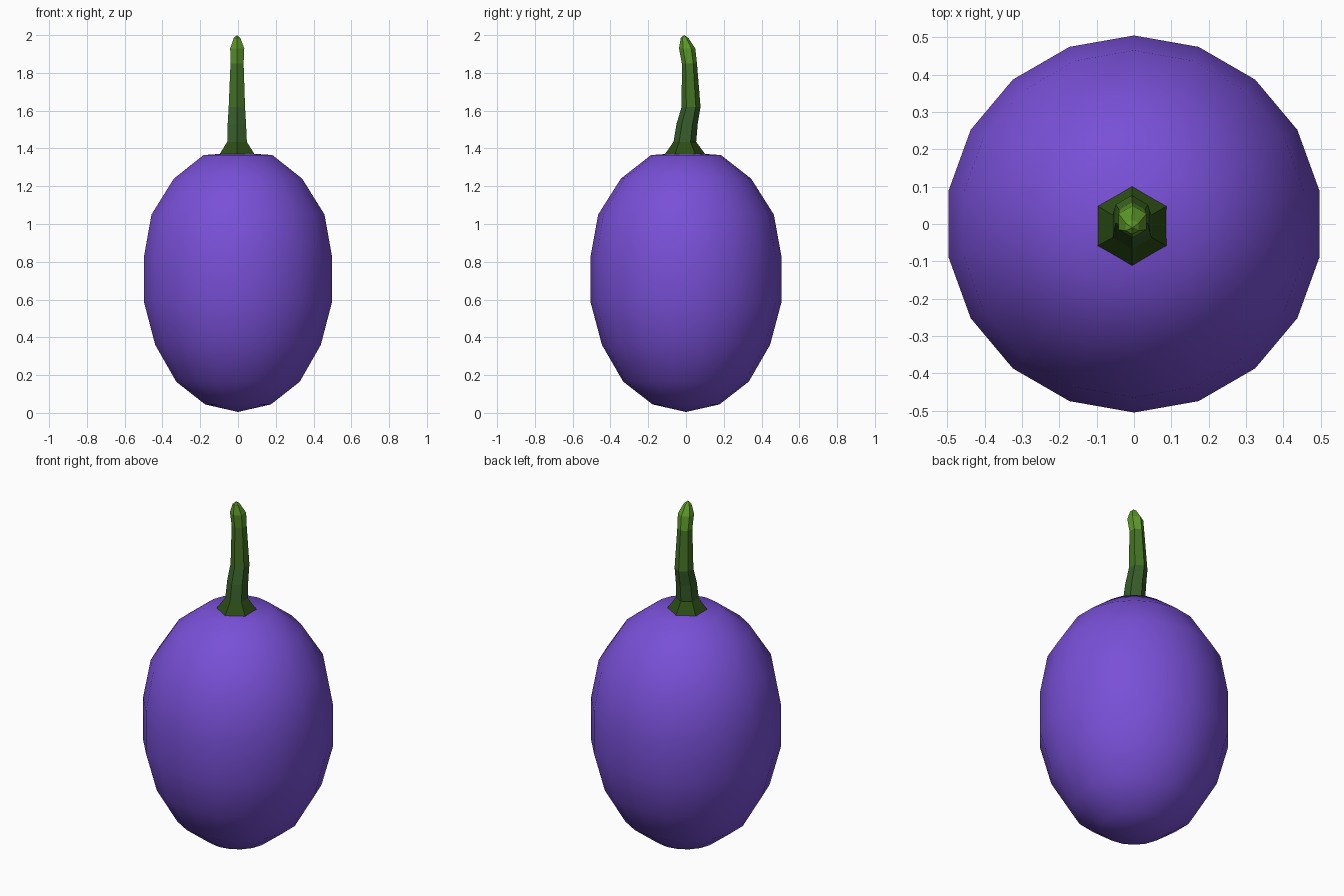
import bpy, bmesh, math

if "Cube" in bpy.data.objects:
    bpy.data.objects.remove(bpy.data.objects["Cube"])


def material(name, rgb):
    m = bpy.data.materials.new(name)
    m.diffuse_color = (*rgb, 1)
    m.use_nodes = True
    m.node_tree.nodes["Principled BSDF"].inputs["Base Color"].default_value = m.diffuse_color
    return m


def loft(name, rings, sides, mats, bottom=None, top=None):
    """Skin rings of (x, y, z, radius, material index of the band above)."""
    bm = bmesh.new()
    loops = []
    for x, y, z, r, _ in rings:
        loops.append([bm.verts.new((x + r * math.cos(math.pi / 2 + math.tau * i / sides),
                                    y + r * math.sin(math.pi / 2 + math.tau * i / sides), z))
                      for i in range(sides)])
    for k in range(len(rings) - 1):
        a, b = loops[k], loops[k + 1]
        for i in range(sides):
            j = (i + 1) % sides
            f = bm.faces.new((a[i], a[j], b[j], b[i]))
            f.material_index = rings[k][4]
    # close the ends with a fan to a pole
    for pole, loop, idx in ((bottom, loops[0], rings[0][4]), (top, loops[-1], rings[-1][4])):
        if pole:
            v = bm.verts.new(pole)
            for i in range(sides):
                bm.faces.new((loop[i], loop[(i + 1) % sides], v)).material_index = idx
    bmesh.ops.recalc_face_normals(bm, faces=bm.faces)
    me = bpy.data.meshes.new(name)
    bm.to_mesh(me)
    bm.free()
    for m in mats:
        me.materials.append(m)
    ob = bpy.data.objects.new(name, me)
    bpy.context.collection.objects.link(ob)
    return ob


purple = material("purple skin", (0.19, 0.08, 0.68))
greens = [material("dark green", (0.025, 0.075, 0.007)),
          material("stem green", (0.037, 0.11, 0.022)),
          material("mid green", (0.058, 0.168, 0.018)),
          material("light green", (0.11, 0.32, 0.022))]

# fruit body: smooth 18-sided egg
profile = [(0.177, 0.045), (0.332, 0.165), (0.445, 0.36), (0.505, 0.585),
           (0.505, 0.83), (0.465, 1.05), (0.345, 1.24), (0.185, 1.365)]
body = loft("fruit_body", [(0, 0, z, r, 0) for r, z in profile], 18, [purple],
            (0, 0, 0.005), (0, 0, 1.378))
for p in body.data.polygons:
    p.use_smooth = True

# stem: bent six-sided stalk, lighter towards the tip
loft("stem", [(-0.005, -0.005, 1.365, 0.11, 0),
              (-0.005, -0.006, 1.435, 0.06, 1),
              (-0.006, 0.006, 1.53, 0.056, 1),
              (-0.006, 0.027, 1.62, 0.05, 2),
              (-0.005, 0.018, 1.85, 0.04, 3),
              (-0.004, 0.006, 1.93, 0.043, 3),
              (-0.005, -0.008, 1.985, 0.02, 3)], 6, greens,
     (-0.005, -0.005, 1.36), (-0.005, -0.01, 2.0))
